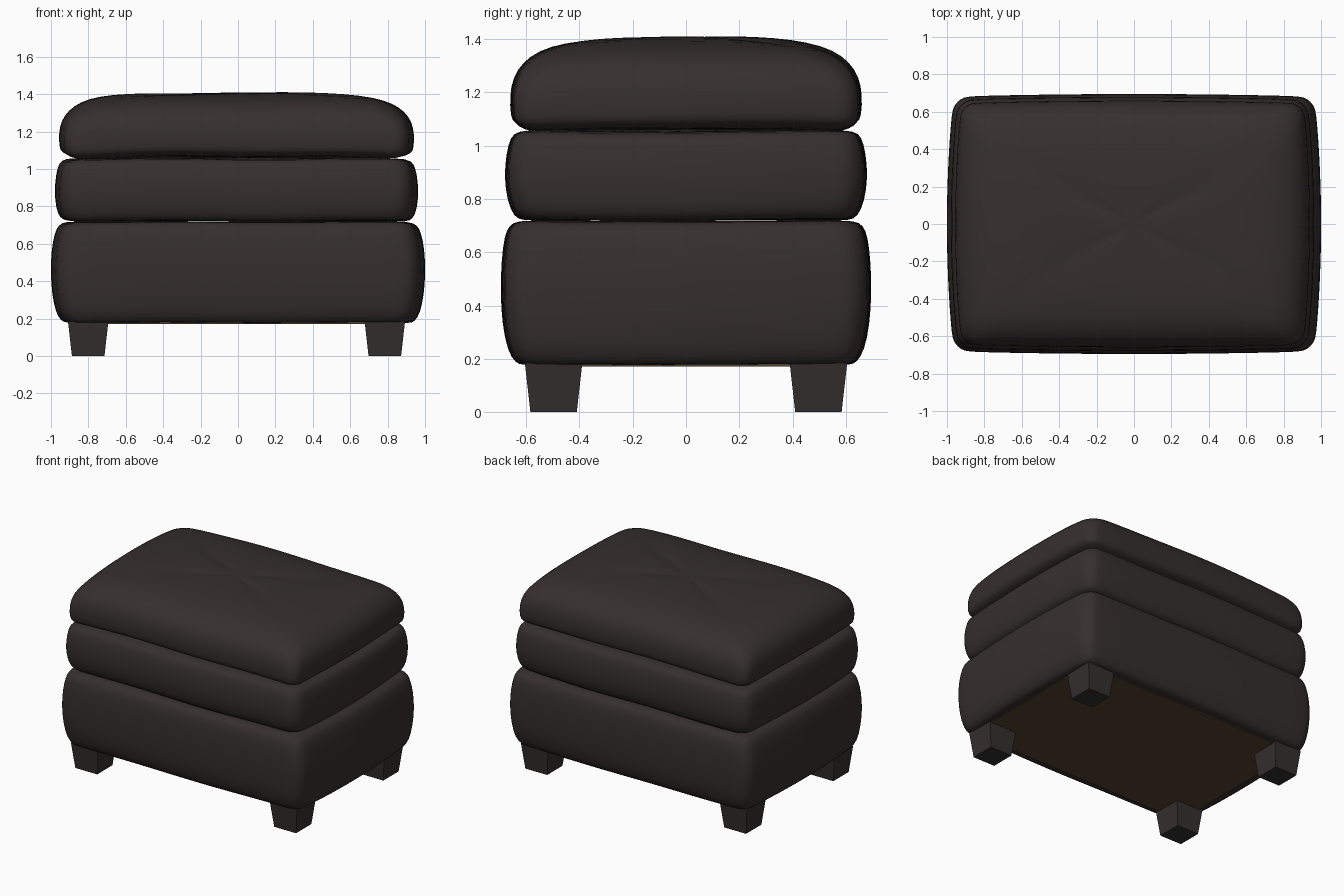
import bpy, bmesh, math

if "Cube" in bpy.data.objects:
    bpy.data.objects.remove(bpy.data.objects["Cube"])


def material(name, rgb):
    m = bpy.data.materials.new(name)
    m.diffuse_color = (*rgb, 1)
    m.use_nodes = True
    m.node_tree.nodes["Principled BSDF"].inputs["Base Color"].default_value = m.diffuse_color
    return m


leather = material("dark brown leather", (0.037, 0.028, 0.028))
leg_wood = material("dark leg", (0.034, 0.028, 0.028))
lining = material("brown lining", (0.085, 0.054, 0.030))


def make_object(name, bm, mat):
    bmesh.ops.recalc_face_normals(bm, faces=bm.faces)
    me = bpy.data.meshes.new(name)
    bm.to_mesh(me)
    bm.free()
    ob = bpy.data.objects.new(name, me)
    bpy.context.collection.objects.link(ob)
    me.materials.append(mat)
    return ob


def outline(hx, hy, r, bow_x, bow_y, corner=4, side=8):
    """Rounded rectangle whose sides bow gently outwards."""
    arcs = []
    for k, (sx, sy) in enumerate([(1, 1), (-1, 1), (-1, -1), (1, -1)]):
        arcs.append([(sx * (hx - r) + r * math.cos(math.pi / 2 * (k + i / corner)),
                      sy * (hy - r) + r * math.sin(math.pi / 2 * (k + i / corner)))
                     for i in range(corner + 1)])
    pts = []
    for k in range(4):
        pts += arcs[k]
        a, b = arcs[k][-1], arcs[(k + 1) % 4][0]
        pts += [(a[0] + (b[0] - a[0]) * i / side, a[1] + (b[1] - a[1]) * i / side)
                for i in range(1, side)]
    return [(x * (1 - bow_x * (y / hy) ** 2), y * (1 - bow_y * (x / hx) ** 2)) for x, y in pts]


def cushion(name, profile, cx=0.0, wave=0.004, sag=0.0):
    """Stack of outlines (z, half width, half depth, corner radius)."""
    bm = bmesh.new()
    rings = []
    for z, hx, hy, r in profile:
        ring = []
        for x, y in outline(hx, hy, r, 0.035, 0.02):
            dz = wave * math.sin(6 * x + 4 * y) - sag * (x / hx * y / hy) ** 4
            ring.append(bm.verts.new((x + cx, y, z + dz)))
        rings.append(ring)
    n = len(rings[0])
    for a, b in zip(rings, rings[1:]):
        for i in range(n):
            bm.faces.new((a[i], a[(i + 1) % n], b[(i + 1) % n], b[i]))
    bm.faces.new(rings[0][::-1])
    bm.faces.new(rings[-1])
    ob = make_object(name, bm, leather)
    ob.data.polygons.foreach_set("use_smooth", [True] * len(ob.data.polygons))
    sub = ob.modifiers.new("soften", "SUBSURF")
    sub.levels = sub.render_levels = 1
    return ob


# Three stacked upholstered layers
cushion("base_cushion", [
    (0.180, 0.84, 0.55, 0.05), (0.178, 0.92, 0.615, 0.06), (0.185, 0.945, 0.64, 0.07),
    (0.23, 0.975, 0.67, 0.08), (0.33, 0.995, 0.69, 0.09), (0.45, 1.003, 0.697, 0.09),
    (0.57, 0.998, 0.693, 0.09), (0.66, 0.98, 0.682, 0.09), (0.70, 0.96, 0.665, 0.08),
    (0.717, 0.925, 0.635, 0.08), (0.718, 0.84, 0.55, 0.06)], wave=0.002)
cushion("middle_cushion", [
    (0.722, 0.82, 0.54, 0.06), (0.722, 0.91, 0.615, 0.07), (0.735, 0.945, 0.645, 0.08),
    (0.79, 0.966, 0.67, 0.09), (0.88, 0.974, 0.683, 0.09), (0.97, 0.966, 0.675, 0.09),
    (1.03, 0.95, 0.66, 0.08), (1.053, 0.92, 0.635, 0.08), (1.058, 0.82, 0.54, 0.06)],
    cx=-0.008)
cushion("top_cushion", [
    (1.065, 0.82, 0.54, 0.06), (1.068, 0.89, 0.60, 0.07), (1.088, 0.935, 0.645, 0.07),
    (1.11, 0.948, 0.659, 0.07), (1.19, 0.951, 0.662, 0.08), (1.255, 0.938, 0.65, 0.09),
    (1.31, 0.90, 0.615, 0.10), (1.355, 0.835, 0.555, 0.11), (1.385, 0.74, 0.46, 0.11),
    (1.402, 0.58, 0.33, 0.10), (1.408, 0.36, 0.18, 0.08), (1.408, 0.12, 0.07, 0.03)],
    cx=-0.008, sag=0.02)


def frustum(name, cx, cy, z0, z1, bottom, top, mat):
    bm = bmesh.new()
    corners = [(-1, -1), (1, -1), (1, 1), (-1, 1)]
    lo = [bm.verts.new((cx + sx * bottom[0], cy + sy * bottom[1], z0)) for sx, sy in corners]
    hi = [bm.verts.new((cx + sx * top[0], cy + sy * top[1], z1)) for sx, sy in corners]
    bm.faces.new(lo[::-1])
    bm.faces.new(hi)
    for i in range(4):
        j = (i + 1) % 4
        bm.faces.new((lo[i], lo[j], hi[j], hi[i]))
    return make_object(name, bm, mat)


# Lining under the base
frustum("bottom_lining", 0, 0, 0.172, 0.181, (0.88, 0.58), (0.88, 0.58), lining)

# Four tapered legs
for sx, side in ((-1, "left"), (1, "right")):
    for sy, end in ((-1, "front"), (1, "back")):
        frustum(f"{end}_{side}_leg", sx * 0.793 - 0.008, sy * 0.497, 0, 0.185,
                (0.087, 0.087), (0.108, 0.108), leg_wood)
